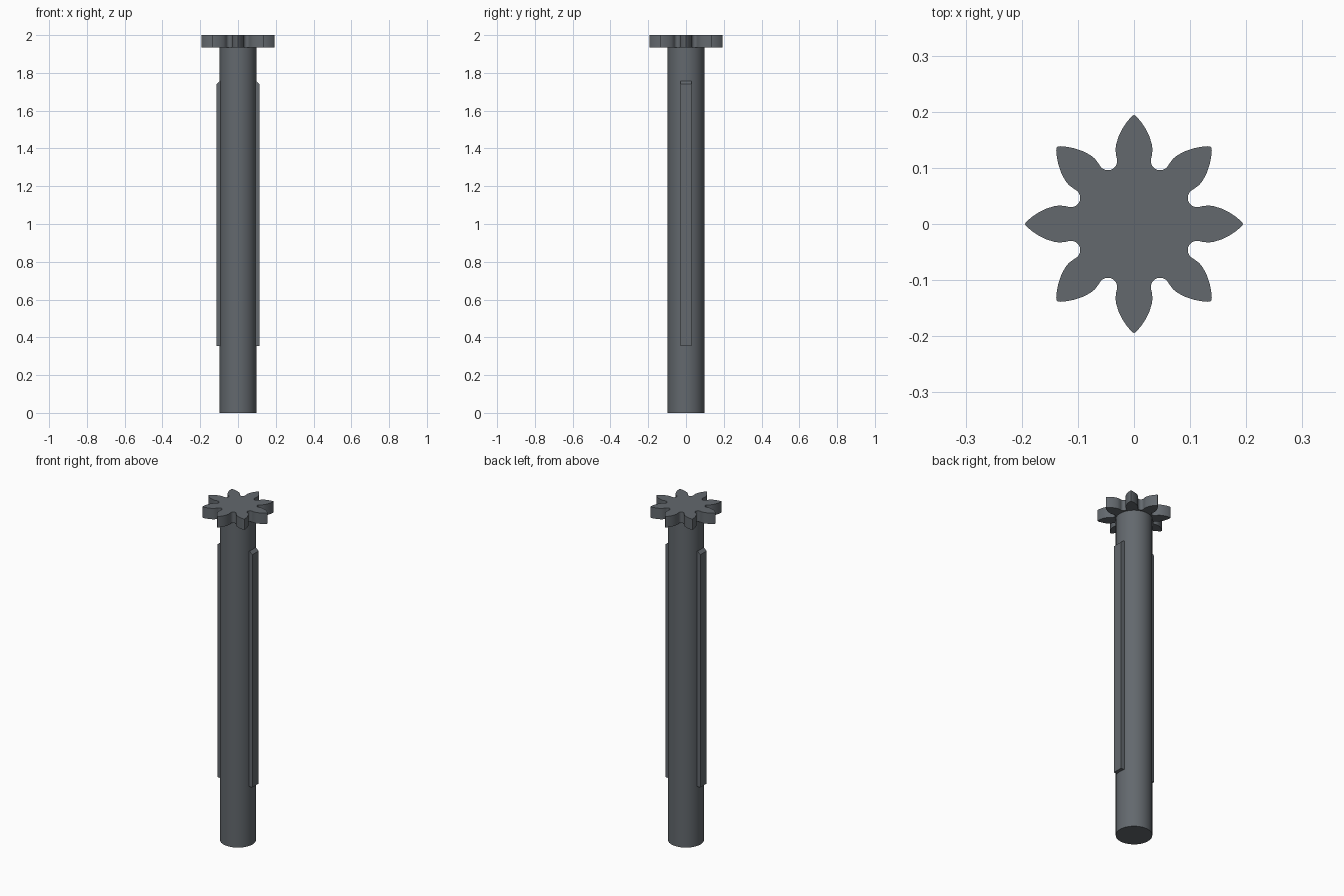
import bpy, bmesh
from math import pi, cos, sin, radians

if "Cube" in bpy.data.objects:
    bpy.data.objects.remove(bpy.data.objects["Cube"])

# Dark blue-grey steel
steel = bpy.data.materials.new("dark_steel")
steel.diffuse_color = (0.125, 0.14, 0.155, 1)
steel.use_nodes = True
steel.node_tree.nodes["Principled BSDF"].inputs["Base Color"].default_value = steel.diffuse_color


def make_prism(name, outline, lift, smooth=None):
    """Close an outline of 3D points and extrude it along the vector lift."""
    bm = bmesh.new()
    face = bm.faces.new([bm.verts.new(p) for p in outline])
    new = bmesh.ops.extrude_face_region(bm, geom=[face])["geom"]
    bmesh.ops.translate(bm, vec=lift, verts=[v for v in new if isinstance(v, bmesh.types.BMVert)])
    bmesh.ops.recalc_face_normals(bm, faces=bm.faces)
    mesh = bpy.data.meshes.new(name)
    bm.to_mesh(mesh)
    bm.free()
    mesh.materials.append(steel)
    obj = bpy.data.objects.new(name, mesh)
    bpy.context.collection.objects.link(obj)
    if smooth:
        bpy.ops.object.select_all(action='DESELECT')
        obj.select_set(True)
        bpy.context.view_layer.objects.active = obj
        bpy.ops.object.shade_smooth_by_angle(angle=radians(smooth))
    return obj


# Round shaft
N = 64
make_prism("shaft", [(0.097 * cos(2 * pi * i / N), 0.097 * sin(2 * pi * i / N), 0)
                     for i in range(N)], (0, 0, 1.935), 30)

# Gear: one tooth flank as (radial, sideways), mirrored, then a rounded root
TEETH = 8
flank = [(0.122, 0.0318), (0.132, 0.033), (0.141, 0.032), (0.156, 0.0275),
         (0.170, 0.0205), (0.182, 0.0125), (0.191, 0.005)]
tooth = [(r, -s) for r, s in flank] + [(0.1945, 0)] + [(r, s) for r, s in reversed(flank)]
outline = []
for k in range(TEETH):
    a = 2 * pi * k / TEETH
    outline += [(r * cos(a) - s * sin(a), r * sin(a) + s * cos(a), 1.935) for r, s in tooth]
    g = a + pi / TEETH
    for i in range(13):
        # walk the root arc from this tooth to the next one
        t = radians(-80 + 160 * i / 12)
        r, s = 0.1215 - 0.0165 * cos(t), 0.0165 * sin(t)
        outline.append((r * cos(g) - s * sin(g), r * sin(g) + s * cos(g), 1.935))
make_prism("gear", outline, (0, 0, 0.065), 35)

# Side keys with a sloped upper end
for side, name in ((1, "right_key"), (-1, "left_key")):
    profile = [(0.085, 0.355), (0.115, 0.355), (0.115, 1.74), (0.097, 1.756), (0.085, 1.756)]
    make_prism(name, [(side * x, -0.03, z) for x, z in profile], (0, 0.06, 0))
